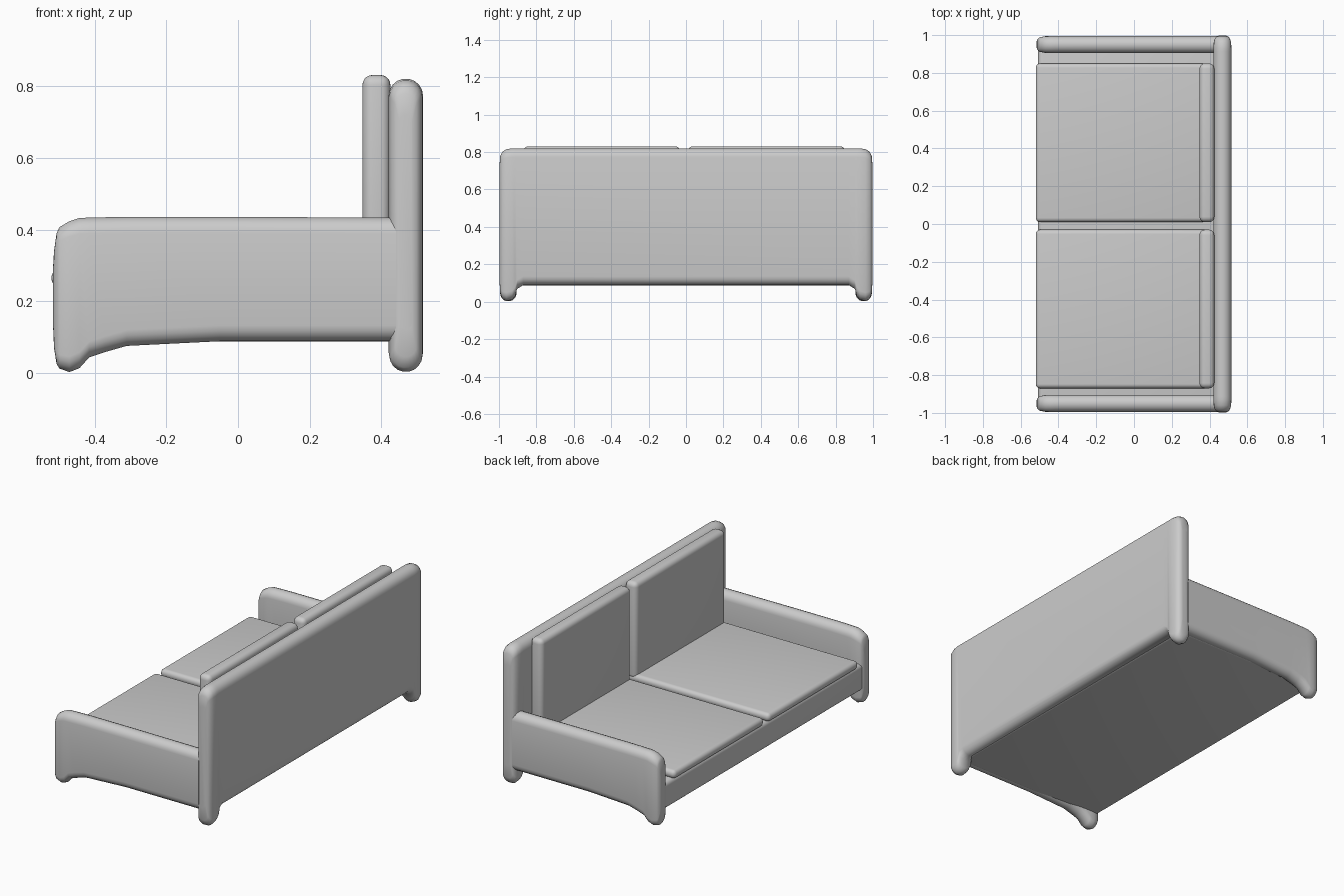
import bpy, bmesh, math
from mathutils import Vector

if "Cube" in bpy.data.objects:
    bpy.data.objects.remove(bpy.data.objects["Cube"])


def finish(name, bm):
    bmesh.ops.recalc_face_normals(bm, faces=bm.faces)
    mesh = bpy.data.meshes.new(name)
    bm.to_mesh(mesh)
    bm.free()
    ob = bpy.data.objects.new(name, mesh)
    bpy.context.collection.objects.link(ob)
    bpy.ops.object.select_all(action='DESELECT')
    ob.select_set(True)
    bpy.context.view_layer.objects.active = ob
    bpy.ops.object.shade_smooth_by_angle(angle=math.radians(50))
    return ob


def rounded_box(name, lo, hi, radius):
    bm = bmesh.new()
    bmesh.ops.create_cube(bm, size=1)
    lo, hi = Vector(lo), Vector(hi)
    for v in bm.verts:
        v.co = Vector((lo[i] + (v.co[i] + 0.5) * (hi[i] - lo[i]) for i in range(3)))
    bmesh.ops.bevel(bm, geom=bm.edges[:], offset=radius, segments=5,
                    profile=0.5, affect='EDGES')
    return finish(name, bm)


def panel(name, stations, centre, along_x):
    """Upright round-edged slab lofted through (position, bottom, top, half width)."""
    bm = bmesh.new()
    n = 10
    rings = []
    for pos, bottom, top, half in stations:
        ring = []
        for k in range(2 * n):
            arc = k // n
            a = math.pi * (arc + (k % n) / (n - 1))
            side = centre + half * math.cos(a)
            z = (top - half if arc == 0 else bottom + half) + half * math.sin(a)
            ring.append(bm.verts.new((pos, side, z) if along_x else (side, pos, z)))
        rings.append(ring)
    for r0, r1 in zip(rings, rings[1:]):
        for k in range(2 * n):
            j = (k + 1) % (2 * n)
            bm.faces.new((r0[k], r0[j], r1[j], r1[k]))
    bm.faces.new(rings[0])
    bm.faces.new(rings[-1])
    return finish(name, bm)


# Arms, each flowing down into a front leg
arm = [(-0.516, 0.14, 0.29, 0.014), (-0.513, 0.07, 0.34, 0.025),
       (-0.506, 0.025, 0.39, 0.034), (-0.498, 0.012, 0.407, 0.039),
       (-0.470, 0.002, 0.424, 0.044), (-0.442, 0.013, 0.433, 0.045),
       (-0.415, 0.043, 0.434, 0.045), (-0.370, 0.058, 0.435, 0.045),
       (-0.310, 0.075, 0.436, 0.045), (-0.050, 0.088, 0.436, 0.045),
       (0.440, 0.088, 0.434, 0.045)]
for side, label in ((-1, "right"), (1, "left")):
    panel(label + "_arm", arm, side * 0.95, True)

# Backrest with a leg at each end
half_back = [(0.998, 0.12, 0.72, 0.018), (0.993, 0.045, 0.78, 0.030),
             (0.982, 0.015, 0.803, 0.040), (0.960, 0.003, 0.816, 0.046),
             (0.930, 0.010, 0.821, 0.048), (0.913, 0.030, 0.821, 0.048),
             (0.903, 0.068, 0.821, 0.048), (0.870, 0.088, 0.821, 0.048)]
back = half_back + [(-y, b, t, w) for y, b, t, w in reversed(half_back)]
panel("backrest", back, 0.468, False)

# Seat frame
rounded_box("seat_base", (-0.508, -0.955, 0.088), (0.465, 0.955, 0.247), 0.025)

# Seat and back cushions
for label, y0, y1 in (("right", -0.87, -0.03), ("left", 0.01, 0.85)):
    rounded_box(label + "_seat_cushion", (-0.52, y0, 0.24), (0.42, y1, 0.29), 0.023)
    rounded_box(label + "_back_cushion", (0.347, y0, 0.26), (0.425, y1, 0.831), 0.028)
